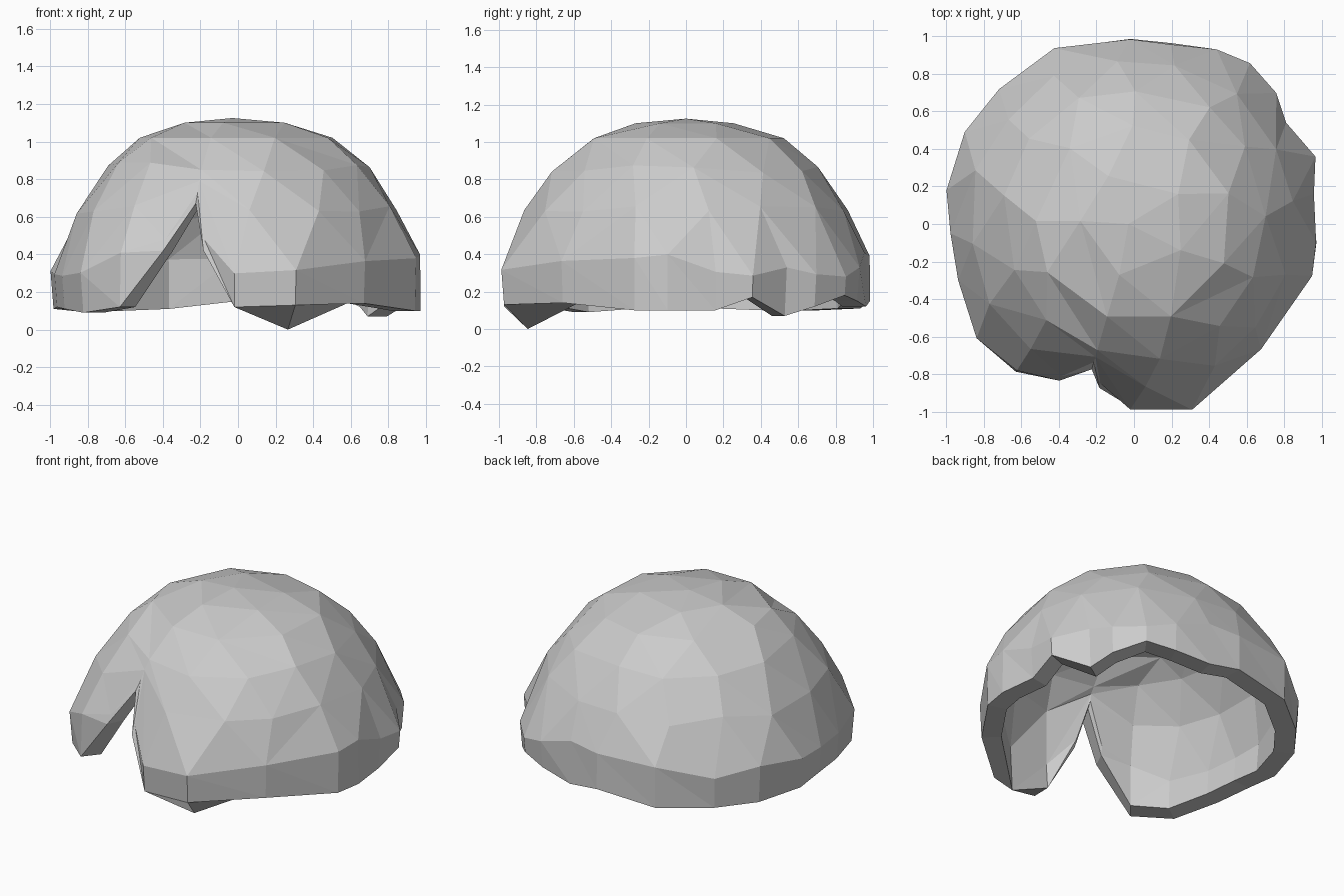
import bpy, bmesh, math, random

if "Cube" in bpy.data.objects:
    bpy.data.objects.remove(bpy.data.objects["Cube"])

random.seed(4)

# plan outline: x, y of the widest point and height of the lower rim there
OUTLINE = [
    (0.99, -0.1, 0.10), (0.96, 0.16, 0.10), (0.97, 0.36, 0.17), (0.81, 0.54, 0.07),
    (0.76, 0.70, 0.12), (0.62, 0.86, 0.18), (0.44, 0.93, 0.15), (0.2, 0.98, 0.12),
    (-0.02, 1.0, 0.15), (-0.43, 0.95, 0.11), (-0.72, 0.72, 0.10), (-0.9, 0.49, 0.10),
    (-1.0, 0.18, 0.11), (-0.98, -0.05, 0.12), (-0.94, -0.3, 0.11), (-0.84, -0.61, 0.09),
    (-0.64, -0.80, 0.12), (-0.41, -0.86, 0.42), (-0.265, -0.91, 0.67), (-0.19, -0.90, 0.42),
    (-0.02, -0.99, 0.12), (0.31, -0.99, 0.13), (0.68, -0.67, 0.14), (0.96, -0.28, 0.10)]
# vertical section: height and share of the outline radius
PROFILE = [(0.0, 0.97), (0.1, 0.98), (0.35, 1.0), (0.64, 0.87), (0.87, 0.71),
           (1.02, 0.53), (1.1, 0.29), (1.13, 0.0)]
INNER_R = [0.87, 0.87, 0.89, 0.88, 0.86, 0.86]   # inner skin per ring
INNER_Z = [1.0, 0.97, 0.95, 0.92, 0.89, 0.87]
TAU = 2 * math.pi
COLS = sorted((math.atan2(y, x) % TAU, math.hypot(x, y), z) for x, y, z in OUTLINE)
LOOP = [(COLS[-1][0] - TAU, *COLS[-1][1:])] + COLS + [(COLS[0][0] + TAU, *COLS[0][1:])]
NOTCH = math.atan2(-0.91, -0.265) % TAU
LIP = math.atan2(-0.99, 0.31) % TAU


def lerp_table(table, t):
    for a, b in zip(table, table[1:]):
        if t <= b[0]:
            f = (t - a[0]) / (b[0] - a[0])
            return [p + (q - p) * f for p, q in zip(a[1:], b[1:])]
    return list(table[-1][1:])


def make_ring(bm, spots, k, inner):
    ring = []
    for a, level in spots:
        r, rim = lerp_table(LOOP, a)
        z = rim if k == 0 else max(level, rim + 0.06 * k)
        # plan shape evens out towards the crown
        mix = (0, 0, 0.4, 0.5, 0.6, 0.7)[k]
        r = (r + (0.98 - r) * mix) * lerp_table(PROFILE, z)[0]
        if inner:
            r *= INNER_R[k]
            z *= INNER_Z[k]
            if k == 0 and abs(a - LIP) < 0.01:
                z = 0.0          # low lip at the front
        ring.append((a, bm.verts.new((r * math.cos(a), r * math.sin(a), z))))
    return ring


def zip_rings(bm, lo, hi):
    """Triangulate between two rings with different point counts."""
    i = j = 0
    n, m = len(lo), len(hi)
    ang = lambda ring, q: ring[q % len(ring)][0] + TAU * (q // len(ring))
    while i < n or j < m:
        a, b = lo[i % n][1], hi[j % m][1]
        if j >= m or (i < n and ang(lo, i + 1) <= ang(hi, j + 1)):
            bm.faces.new((a, lo[(i + 1) % n][1], b))
            i += 1
        else:
            bm.faces.new((a, hi[(j + 1) % m][1], b))
            j += 1


# shared ring layout, thinning out towards the crown
base = [c[0] for c in COLS]
layout = [[(a, 0.1) for a in base], [(a, random.uniform(0.27, 0.42)) for a in base]]
for count, level in ((16, 0.63), (13, 0.86), (9, 1.02), (5, 1.1)):
    step = TAU / count
    spots = []
    for i in range(count):
        a = (NOTCH + step * i) % TAU
        if i:
            a = (a + step * random.uniform(-0.12, 0.12)) % TAU
        spots.append((a, level + random.uniform(-0.03, 0.03) * (level < 1)))
    layout.append(sorted(spots))


def make_skin(bm, inner):
    rings = [make_ring(bm, s, k, inner) for k, s in enumerate(layout)]
    for lo, hi in zip(rings, rings[1:]):
        zip_rings(bm, lo, hi)
    tip = bm.verts.new((-0.03, 0, 0.97 if inner else 1.125))
    top = [v for _, v in rings[-1]]
    for a, b in zip(top, top[1:] + top[:1]):
        bm.faces.new((a, b, tip))
    return rings[0]


# outer skin, inner skin and the rim joining them
bm = bmesh.new()
outer, inner = make_skin(bm, False), make_skin(bm, True)
for i in range(len(outer)):
    j = (i + 1) % len(outer)
    bm.faces.new((outer[i][1], outer[j][1], inner[j][1], inner[i][1]))
bmesh.ops.recalc_face_normals(bm, faces=bm.faces)
mesh = bpy.data.meshes.new("dome_shell")
bm.to_mesh(mesh)
bm.free()
bpy.context.collection.objects.link(bpy.data.objects.new("dome_shell", mesh))
